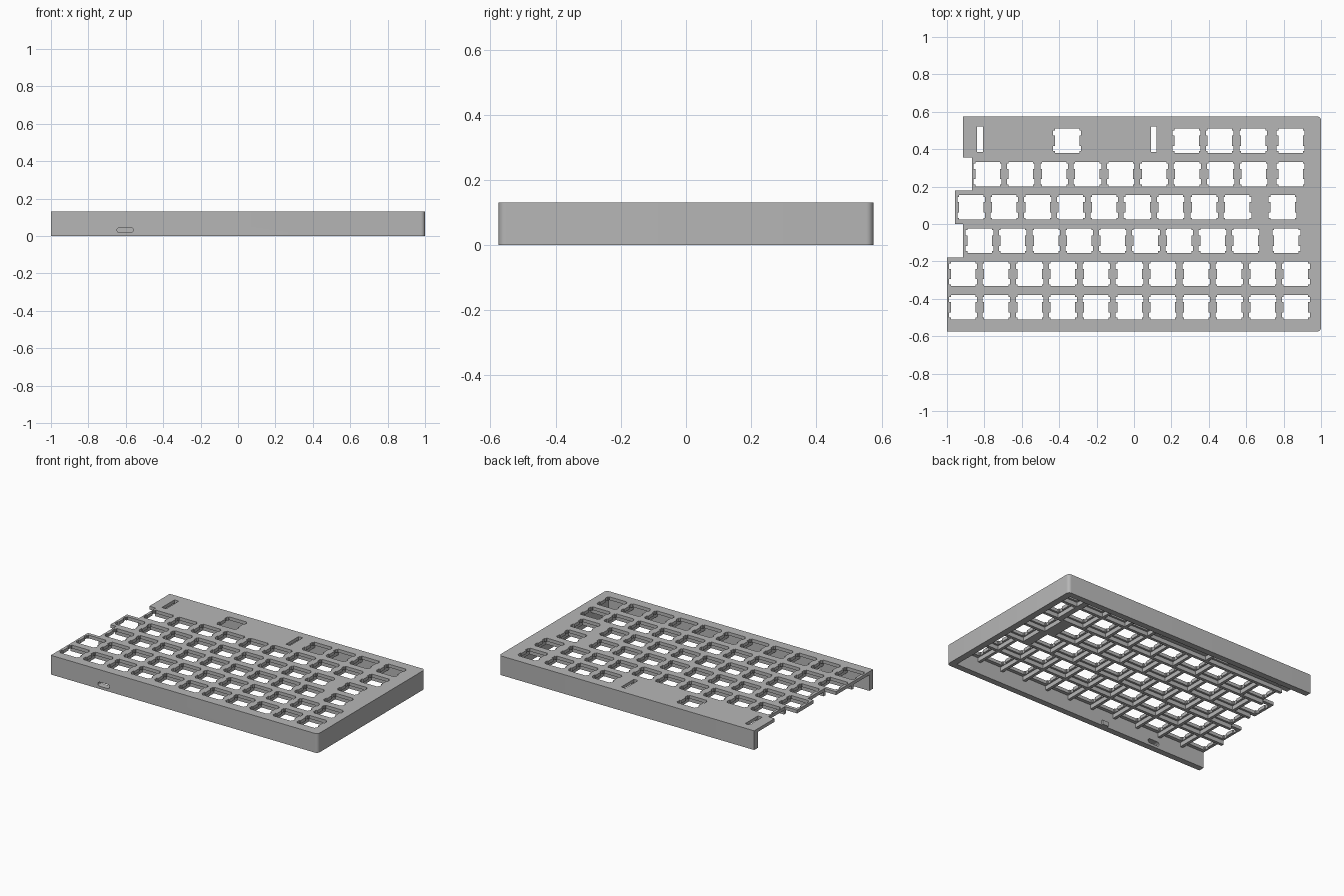
import bpy, math

if "Cube" in bpy.data.objects:
    bpy.data.objects.remove(bpy.data.objects["Cube"])

PITCH = 0.178
TOP, PLATE_Z, RIB_Z = 0.13, 0.108, 0.08
IN_X, IN_Y = 0.955, 0.534          # inner faces of the walls
OUT_X, OUT_Y = 1.0, 0.575

grey = bpy.data.materials.new("case_grey")
grey.diffuse_color = (0.47, 0.47, 0.47, 1)
grey.use_nodes = True
grey.node_tree.nodes["Principled BSDF"].inputs["Base Color"].default_value = grey.diffuse_color


def prism(name, loops, z0, z1):
    """Extruded flat shape; the first loop is the outline, the rest are holes."""
    cu = bpy.data.curves.new(name, 'CURVE')
    cu.dimensions, cu.fill_mode = '2D', 'BOTH'
    cu.extrude = (z1 - z0) / 2
    for pts in loops:
        sp = cu.splines.new('POLY')
        sp.points.add(len(pts) - 1)
        for p, (x, y) in zip(sp.points, pts):
            p.co = (x, y, 0, 1)
        sp.use_cyclic_u = True
    ob = bpy.data.objects.new(name, cu)
    bpy.context.collection.objects.link(ob)
    ob.location.z = (z0 + z1) / 2
    bpy.ops.object.select_all(action='DESELECT')
    ob.select_set(True)
    bpy.context.view_layer.objects.active = ob
    bpy.ops.object.convert(target='MESH')
    ob = bpy.context.view_layer.objects.active
    ob.data.materials.clear()
    ob.data.materials.append(grey)
    bpy.ops.object.mode_set(mode='EDIT')
    bpy.ops.mesh.select_all(action='SELECT')
    bpy.ops.mesh.remove_doubles(threshold=0.0001)
    bpy.ops.mesh.normals_make_consistent(inside=False)
    bpy.ops.object.mode_set(mode='OBJECT')
    return ob


def box(name, x0, x1, y0, y1, z0, z1):
    bpy.ops.mesh.primitive_cube_add(
        size=1, location=((x0 + x1) / 2, (y0 + y1) / 2, (z0 + z1) / 2))
    ob = bpy.context.object
    ob.name = name
    ob.scale = (x1 - x0, y1 - y0, z1 - z0)
    bpy.ops.object.transform_apply(location=False, rotation=False, scale=True)
    ob.data.materials.append(grey)
    return ob


def arc(cx, cy, r, a0, a1, n=6):
    return [(cx + r * math.cos(math.radians(a0 + (a1 - a0) * i / n)),
             cy + r * math.sin(math.radians(a0 + (a1 - a0) * i / n)))
            for i in range(n + 1)]


def rect(x0, x1, y0, y1):
    return [(x0, y0), (x1, y0), (x1, y1), (x0, y1)]


def switch_hole(cx, cy):
    """Square cutout with clip notches on its left and right sides."""
    w, n, a, b = 0.0655, 0.074, 0.0275, 0.056
    right = [(w, -w), (w, -b), (n, -b), (n, -a), (w, -a),
             (w, a), (n, a), (n, b), (w, b), (w, w)]
    pts = right + [(-x, -y) for x, y in right]
    return [(cx + x, cy + y) for x, y in pts]


def run(start, count, *extra):
    return [start + PITCH * i for i in range(count)] + list(extra)


# Key rows from front to back: left edge and switch centres
rows = [
    (-1.0, run(-0.914, 11)),
    (-1.0, run(-0.914, 11)),
    (-0.914, run(-0.826, 9, 0.815)),
    (-0.957, run(-0.871, 9, 0.794)),
    (-0.866, run(-0.783, 9, 0.837)),
    (-0.914, [-0.358, 0.281, 0.459, 0.637, 0.837]),
]
row_y = [PITCH * (i - 2.5) for i in range(6)]

# Rounded right-hand corners shared by plate and walls
R = 0.022
right_side = (arc(OUT_X - R, -OUT_Y + R, R, -90, 0)
              + arc(OUT_X - R, OUT_Y - R, R, 0, 90))

# Top plate with stepped left edge
outline = [(-1.0, -OUT_Y)] + right_side + [(-0.914, OUT_Y)]
for i in range(5, 1, -1):
    y = row_y[i] - PITCH / 2
    outline += [(rows[i][0], y), (rows[i - 1][0], y)]
holes = [switch_hole(x, y) for (_, xs), y in zip(rows, row_y) for x in xs]
slots = [rect(-0.84, -0.808, 0.385, 0.52), rect(0.09, 0.121, 0.385, 0.52)]
prism("top_plate", [outline] + holes + slots, PLATE_Z, TOP)

# Perimeter wall, open on the left
wall_loop = ([(-1.0, -OUT_Y)] + right_side
             + [(-0.914, OUT_Y), (-0.914, IN_Y), (IN_X, IN_Y),
                (IN_X, -IN_Y), (-1.0, -IN_Y)])
wall = prism("perimeter_wall", [wall_loop], 0, PLATE_Z)

# Cable port through the front wall
r, cz = 0.014, 0.032
port = prism("port_cutter", [arc(-0.574, 0, r, -90, 90)
                             + arc(-0.633, 0, r, 90, 270)], -0.05, 0.05)
port.rotation_euler.x = math.radians(90)
port.location = (0, -0.555, cz)
bpy.context.view_layer.update()
cut = wall.modifiers.new("port", 'BOOLEAN')
cut.operation, cut.solver, cut.object = 'DIFFERENCE', 'EXACT', port
bpy.context.view_layer.objects.active = wall
bpy.ops.object.modifier_apply(modifier=cut.name)
bpy.data.objects.remove(port)

# Small tab inside the front wall
box("inner_tab", -0.235, -0.19, -IN_Y, -0.52, 0, 0.03)

# Ribs under the plate between rows
T = 0.01
for i in range(5):
    y = row_y[i] + PITCH / 2
    left = max(rows[i][0], rows[i + 1][0])
    box("row_rib", left, IN_X, y - T, y + T, RIB_Z, PLATE_Z)

# Ribs between neighbouring keys
H = PITCH / 2 - T
for i, ((left, xs), y) in enumerate(zip(rows, row_y)):
    y0 = -IN_Y if i == 0 else y - H
    y1 = IN_Y if i == 5 else y + H
    for a, b in zip(xs, xs[1:]):
        if b - a < 0.27:
            spans = [(a + H, b - H)]
        else:
            spans = [(a + H, a + H + 2 * T), (b - H - 2 * T, b - H)]
        for x0, x1 in spans:
            box("key_rib", x0, x1, y0, y1, RIB_Z, PLATE_Z)
    if IN_X - xs[-1] > H + 0.02:
        box("end_rib", xs[-1] + H, IN_X, y0, y1, RIB_Z, PLATE_Z)

# Smooth only the rounded corners
for ob in (wall, bpy.data.objects["top_plate"]):
    bpy.ops.object.select_all(action='DESELECT')
    ob.select_set(True)
    bpy.context.view_layer.objects.active = ob
    bpy.ops.object.shade_smooth_by_angle(angle=math.radians(30))
